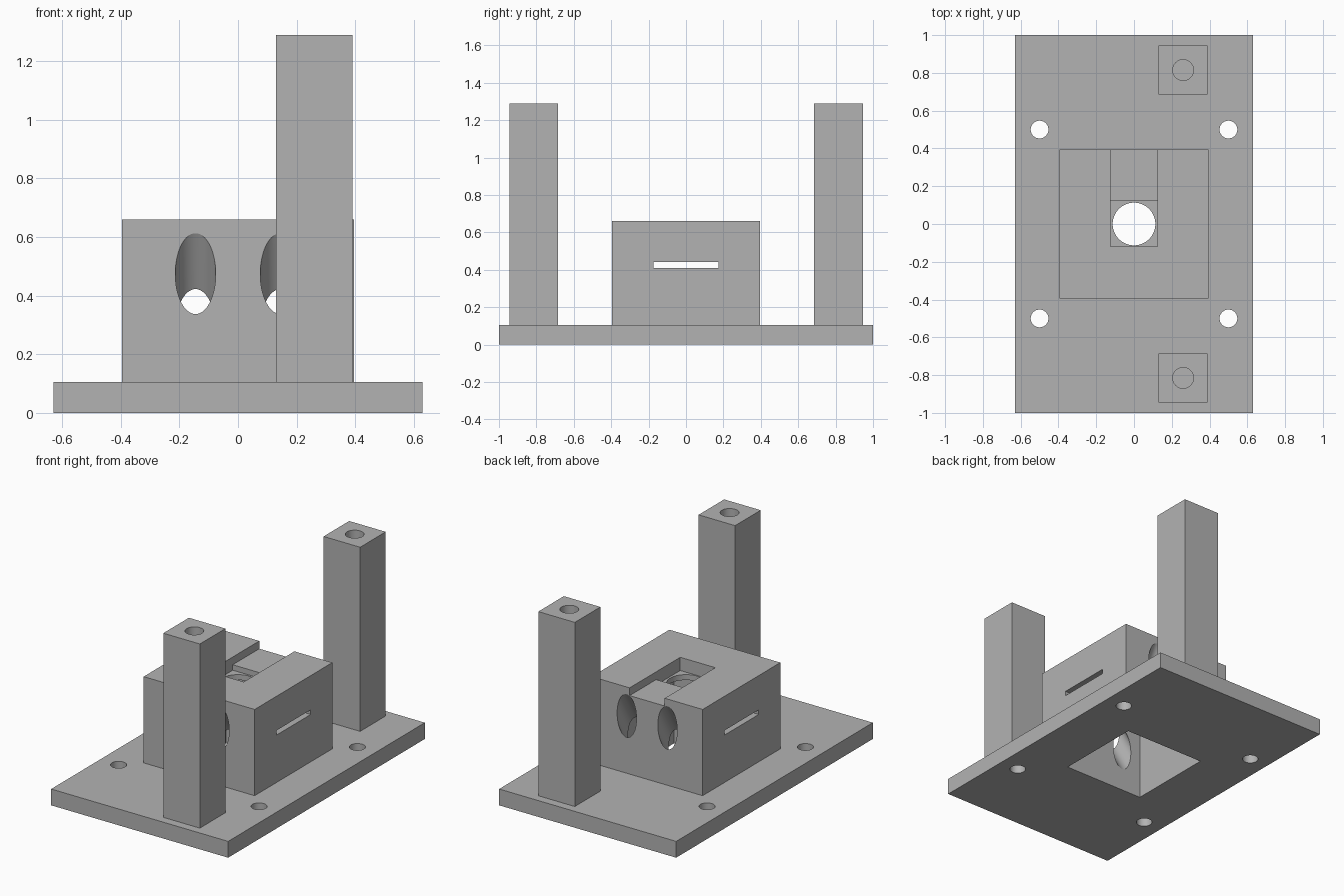
import bpy
from math import radians, pi
from mathutils import Vector

cube = bpy.data.objects.get("Cube")
if cube:
    bpy.data.objects.remove(cube, do_unlink=True)

grey = bpy.data.materials.new("plain grey")
grey.use_nodes = True
colour = (0.45, 0.45, 0.45, 1)
grey.diffuse_color = colour
grey.node_tree.nodes["Principled BSDF"].inputs["Base Color"].default_value = colour


def box(name, low, high):
    low, high = Vector(low), Vector(high)
    bpy.ops.mesh.primitive_cube_add(size=1, location=(low + high) / 2)
    obj = bpy.context.object
    obj.name = name
    obj.scale = high - low
    bpy.ops.object.transform_apply(location=True, rotation=False, scale=True)
    obj.data.materials.append(grey)
    return obj


def rod(name, radius, length, centre, tilt=0):
    bpy.ops.mesh.primitive_cylinder_add(vertices=64, radius=radius, depth=length,
                                        location=centre, rotation=(tilt, 0, 0))
    obj = bpy.context.object
    obj.name = name
    obj.data.materials.append(grey)
    return obj


def carve(part, cutters):
    for cutter in cutters:
        cutter.hide_render = True
        bpy.context.view_layer.objects.active = part
        mod = part.modifiers.new("cut", 'BOOLEAN')
        mod.operation, mod.solver, mod.object = 'DIFFERENCE', 'EXACT', cutter
        bpy.ops.object.modifier_apply(modifier=mod.name)
        bpy.data.objects.remove(cutter, do_unlink=True)
    bpy.ops.object.select_all(action='DESELECT')
    part.select_set(True)
    bpy.context.view_layer.objects.active = part
    bpy.ops.object.shade_smooth_by_angle(angle=radians(30))


base_top, block_top, post_top = 0.105, 0.66, 1.29
half, inner = 0.395, 0.285


def cavity():
    return box("cavity_cutter", (-inner, -inner, -0.1), (inner, inner, 0.54))


# Base plate with four screw holes and the opening under the block
base = box("base_plate", (-0.63, -1, 0), (0.63, 1, base_top))
carve(base, [cavity()] + [rod("screw_cutter", 0.047, 1, (x, y, 0))
                          for x in (-0.5, 0.5) for y in (-0.5, 0.5)])

# Hollow block
block = box("sensor_block", (-half, -half, base_top), (half, half, block_top))
cutters = [
    cavity(),
    box("groove_cutter", (-0.125, 0, 0.61), (0.125, 0.5, 1)),
    box("pocket_cutter", (-0.125, -0.12, 0.575), (0.125, 0.125, 1)),
    rod("centre_hole_cutter", 0.113, 0.5, (0, 0, 0.7)),
    box("slot_cutter", (-0.6, -0.175, 0.41), (0.6, 0.175, 0.44)),
]
# Slanted round holes, sloping down towards the middle
for side in (-1, 1):
    for x in (-0.145, 0.145):
        cutters.append(rod("slanted_cutter", 0.069, 0.72,
                           (x, side * half, 0.475), -side * pi / 6))
carve(block, cutters)

# Tall posts with a blind hole in the top
for name, y in (("front_post", -0.815), ("back_post", 0.815)):
    post = box(name, (0.13, y - 0.13, base_top), (0.39, y + 0.13, post_top))
    carve(post, [rod("post_hole_cutter", 0.055, 0.6, (0.26, y, post_top))])
